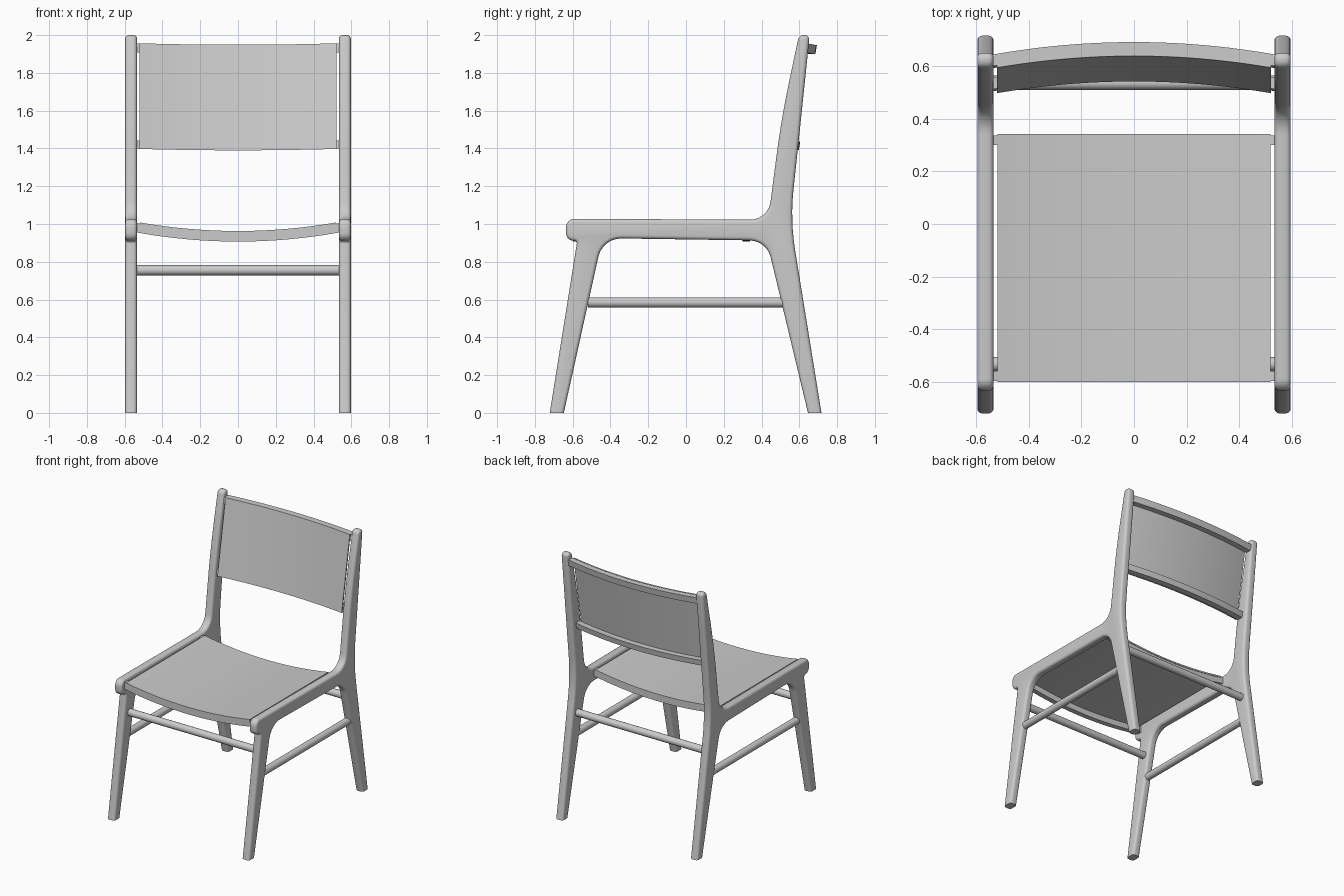
import bpy
import bmesh
import math
from mathutils import Vector

if "Cube" in bpy.data.objects:
    bpy.data.objects.remove(bpy.data.objects["Cube"])

GREY = (0.6, 0.6, 0.6, 1)
mat = bpy.data.materials.new("plain grey")
mat.use_nodes = True
mat.diffuse_color = GREY
mat.node_tree.nodes["Principled BSDF"].inputs["Base Color"].default_value = GREY


def finish(bm, name):
    bmesh.ops.recalc_face_normals(bm, faces=bm.faces[:])
    mesh = bpy.data.meshes.new(name)
    bm.to_mesh(mesh)
    bm.free()
    mesh.materials.append(mat)
    obj = bpy.data.objects.new(name, mesh)
    bpy.context.collection.objects.link(obj)
    bpy.ops.object.select_all(action='DESELECT')
    obj.select_set(True)
    bpy.context.view_layer.objects.active = obj
    bpy.ops.object.shade_smooth_by_angle(angle=math.radians(40))


def fillet(corners, steps=6):
    """Round each (y, z, reach) corner with a circular arc."""
    out = []
    for i, (y, z, reach) in enumerate(corners):
        p = Vector((y, z))
        if not reach:
            out.append(p)
            continue
        u = (Vector(corners[i - 1][:2]) - p).normalized()
        v = (Vector(corners[(i + 1) % len(corners)][:2]) - p).normalized()
        centre = p + (u + v) * 2 * reach / (u + v).length_squared
        start, end = p + u * reach - centre, p + v * reach - centre
        angle = start.angle(end)
        for k in range(steps + 1):
            t = k / steps
            out.append(centre + (start * math.sin((1 - t) * angle)
                                 + end * math.sin(t * angle)) / math.sin(angle))
    return out


# Side frame: legs, seat rail and back post in one rounded profile
FRAME = [(-0.731, -0.06, 0), (-0.66, -0.06, 0), (-0.442, 0.925, 0.10),
         (0.427, 0.912, 0.09), (0.66, -0.06, 0), (0.727, -0.06, 0),
         (0.552, 1.02, 0.16), (0.605, 1.52, 0.2), (0.655, 2.0, 0.026),
         (0.598, 2.0, 0.026), (0.505, 1.56, 0.2), (0.435, 1.022, 0.095),
         (-0.635, 1.028, 0.045), (-0.635, 0.912, 0.04), (-0.576, 0.91, 0.015)]


def side_frame(name, side, inner=0.535, outer=0.597, bevel=0.019):
    bm = bmesh.new()
    cap = bm.faces.new([bm.verts.new((inner * side, p.x, p.y)) for p in fillet(FRAME)])
    ext = bmesh.ops.extrude_face_region(bm, geom=[cap], use_keep_orig=True)["geom"]
    moved = [v for v in ext if isinstance(v, bmesh.types.BMVert)]
    bmesh.ops.translate(bm, verts=moved, vec=((outer - inner) * side, 0, 0))
    rims = [e for e in bm.edges if abs(e.verts[0].co.x - e.verts[1].co.x) < 1e-5]
    bmesh.ops.bevel(bm, geom=rims, offset=bevel, segments=4, profile=0.5,
                    affect='EDGES', clamp_overlap=False)
    # flat feet on the floor
    cut = bmesh.ops.bisect_plane(bm, geom=bm.verts[:] + bm.edges[:] + bm.faces[:],
                                 plane_co=(0, 0, 0), plane_no=(0, 0, -1),
                                 clear_outer=True)["geom_cut"]
    bmesh.ops.holes_fill(bm, edges=[e for e in cut if isinstance(e, bmesh.types.BMEdge)])
    # clean tessellation of the large concave caps
    big = [f for f in bm.faces if len(f.verts) > 4]
    bmesh.ops.triangulate(bm, faces=big, ngon_method='EAR_CLIP')
    finish(bm, name)


def bowed_bar(name, half, section, bow, segments=24):
    """Sweep a (y, z) section across x, shifted by bow at the middle."""
    bm = bmesh.new()
    rings = []
    for i in range(segments + 1):
        x = half * (2 * i / segments - 1)
        k = 1 - (x / 0.535) ** 2
        rings.append([bm.verts.new((x, y + bow[0] * k, z + bow[1] * k)) for y, z in section])
    n = len(section)
    for a, b in zip(rings, rings[1:]):
        for j in range(n):
            bm.faces.new((a[j], a[(j + 1) % n], b[(j + 1) % n], b[j]))
    bm.faces.new(rings[0])
    bm.faces.new(rings[-1])
    finish(bm, name)


def box(y0, y1, z0, z1, lean=0.0):
    """Rectangular section whose top is pushed back by lean."""
    return [(y0, z0), (y1, z0), (y1 + lean, z1), (y0 + lean, z1)]


def rod(name, a, b, radius=0.027):
    a, b = Vector(a), Vector(b)
    bm = bmesh.new()
    bmesh.ops.create_cone(bm, cap_ends=True, segments=20, radius1=radius,
                          radius2=radius, depth=(b - a).length)
    turn = (b - a).to_track_quat('Z', 'Y').to_matrix().to_4x4()
    turn.translation = (a + b) / 2
    bm.transform(turn)
    finish(bm, name)


for label, side in (("left", 1), ("right", -1)):
    side_frame(label + "_side_frame", side)
    rod(label + "_side_stretcher", (0.565 * side, -0.52, 0.585), (0.565 * side, 0.52, 0.585))

# Cross stretchers between the legs
rod("front_stretcher", (-0.55, -0.533, 0.755), (0.55, -0.533, 0.755))
rod("back_stretcher", (-0.55, 0.538, 0.755), (0.55, 0.538, 0.755))

# Sagging seat and the rails that carry it
SAG = (0, -0.048)
bowed_bar("seat_front_rail", 0.545, box(-0.598, -0.56, 0.955, 1.005), SAG)
bowed_bar("seat_back_rail", 0.545, box(0.30, 0.338, 0.955, 1.005), SAG)
bowed_bar("seat_panel", 0.52, box(-0.602, 0.342, 1.0, 1.011), SAG)

# Bowed backrest and its rails
CURVE = (0.047, -0.008)
bowed_bar("backrest_top_rail", 0.545, box(0.594, 0.638, 1.907, 1.955, 0.008), CURVE)
bowed_bar("backrest_bottom_rail", 0.545, box(0.506, 0.55, 1.4, 1.443, 0.008), CURVE)
bowed_bar("backrest_panel", 0.522, box(0.496, 0.506, 1.398, 1.957, 0.097), CURVE)
